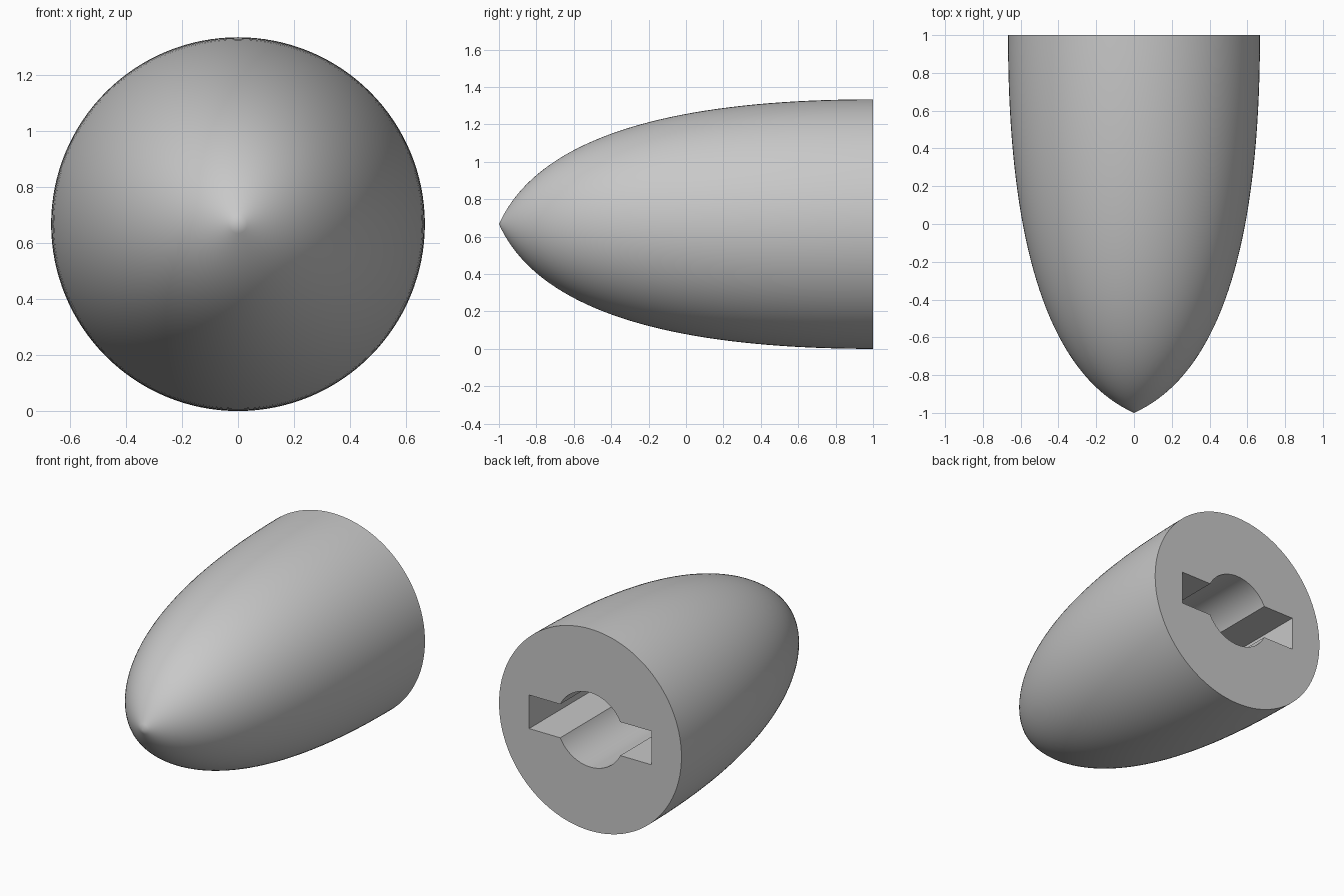
import bpy, bmesh, math
from mathutils import Vector, Matrix

cube = bpy.data.objects.get("Cube")
if cube:
    bpy.data.objects.remove(cube, do_unlink=True)

R = 0.667                       # base radius, also the axis height
AXIS = Vector((0, 0, R))
DEPTH = 0.8                     # socket depth
SEGMENTS = 128
STEPS = 40

grey = bpy.data.materials.new("plain grey")
grey.use_nodes = True
colour = (0.58, 0.58, 0.58, 1)
grey.diffuse_color = colour
grey.node_tree.nodes["Principled BSDF"].inputs["Base Color"].default_value = colour


def make_object(name, bm):
    bmesh.ops.recalc_face_normals(bm, faces=bm.faces)
    mesh = bpy.data.meshes.new(name)
    bm.to_mesh(mesh)
    bm.free()
    mesh.materials.append(grey)
    obj = bpy.data.objects.new(name, mesh)
    bpy.context.collection.objects.link(obj)
    return obj


def curve_point(t):
    """Quadratic curve from the pointed tip to the base rim."""
    tip, control, rim = Vector((0, -1, 0)), Vector((R, -0.7, 0)), Vector((R, 1, 0))
    return AXIS + tip * (1 - t) ** 2 + control * 2 * t * (1 - t) + rim * t * t


# Pointed body: revolved curve closed by a flat back
bm = bmesh.new()
verts = [bm.verts.new(curve_point(i / STEPS)) for i in range(STEPS + 1)]
edges = [bm.edges.new(pair) for pair in zip(verts, verts[1:])]
bmesh.ops.spin(bm, geom=verts + edges, cent=AXIS, axis=(0, 1, 0),
               angle=math.tau, steps=SEGMENTS)
bmesh.ops.remove_doubles(bm, verts=bm.verts, dist=0.0001)
bmesh.ops.holes_fill(bm, edges=[e for e in bm.edges if e.is_boundary], sides=0)
body = make_object("nose_cone", bm)

# Socket cutters: round bore and cross slot, open at the back
length = DEPTH + 0.2
place = Matrix.Translation(AXIS + Vector((0, 1 - DEPTH + length / 2, 0)))

bm = bmesh.new()
bmesh.ops.create_cone(bm, cap_ends=True, segments=64, radius1=0.246, radius2=0.246,
                      depth=length, matrix=place @ Matrix.Rotation(math.pi / 2, 4, 'X'))
bore = make_object("bore_cutter", bm)

bm = bmesh.new()
bmesh.ops.create_cube(bm, size=1,
                      matrix=place @ Matrix.Diagonal((0.894, length, 0.222, 1)))
slot = make_object("slot_cutter", bm)

# Cut the socket, then drop the cutters
bpy.ops.object.select_all(action='DESELECT')
body.select_set(True)
bpy.context.view_layer.objects.active = body
for cutter in (bore, slot):
    cutter.hide_render = True
    mod = body.modifiers.new(cutter.name, 'BOOLEAN')
    mod.operation = 'DIFFERENCE'
    mod.solver = 'EXACT'
    mod.object = cutter
    bpy.ops.object.modifier_apply(modifier=mod.name)
    bpy.data.objects.remove(cutter, do_unlink=True)

bpy.ops.object.shade_smooth_by_angle(angle=math.radians(30))
